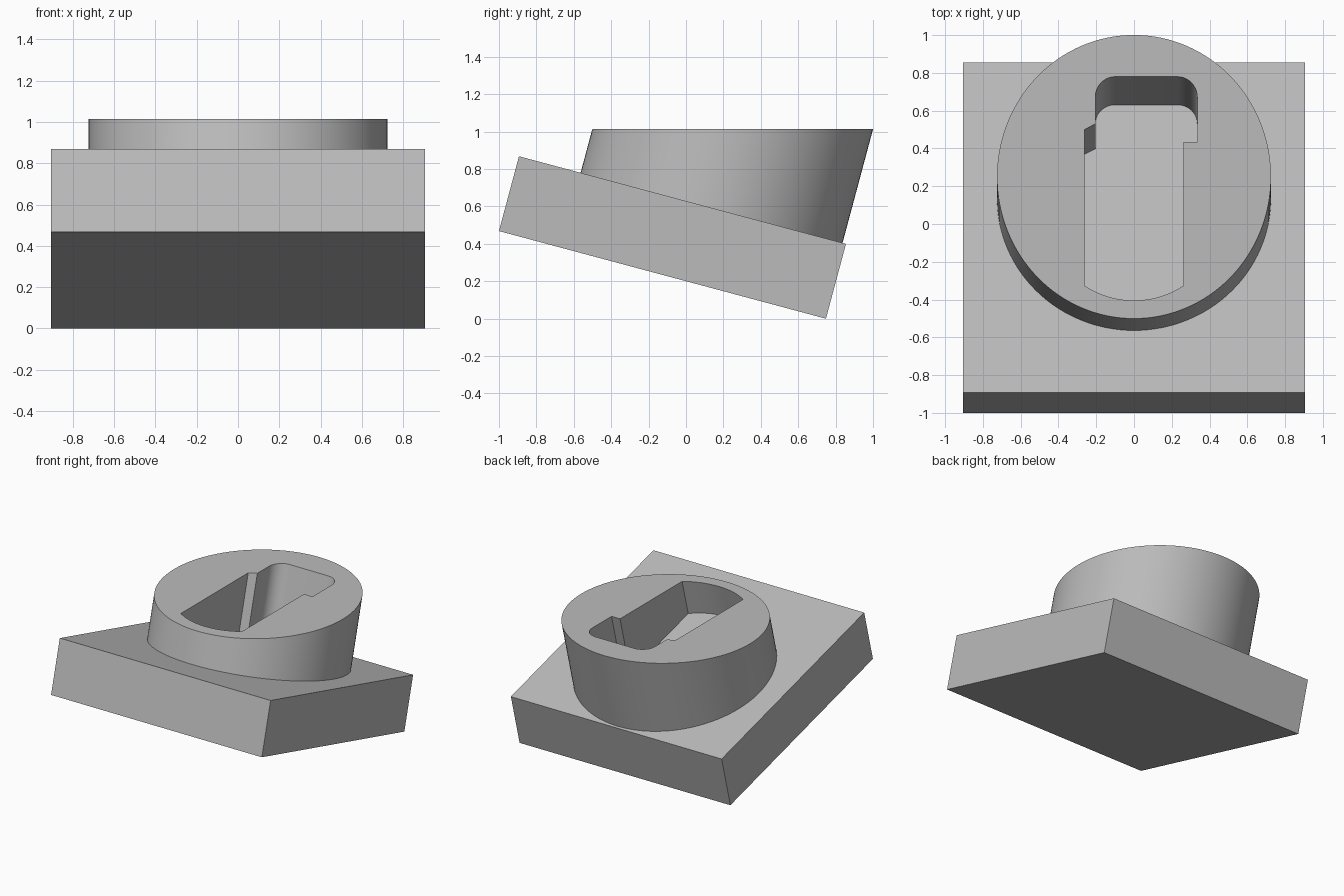
import bpy, bmesh, math

if "Cube" in bpy.data.objects:
    bpy.data.objects.remove(bpy.data.objects["Cube"])

TILT = math.radians(15)
S, C = math.sin(TILT), math.cos(TILT)
OY, OZ = -0.126, 0.234          # centre of the underside of the slab
HALF, THICK, TOP_Z = 0.905, 0.414, 1.015

grey = bpy.data.materials.new("plain grey")
grey.diffuse_color = (0.5, 0.5, 0.5, 1)
grey.use_nodes = True
grey.node_tree.nodes["Principled BSDF"].inputs["Base Color"].default_value = grey.diffuse_color


def finish(bm, name):
    """Turn a bmesh in slab space into a tilted object."""
    me = bpy.data.meshes.new(name)
    bm.to_mesh(me)
    bm.free()
    me.materials.append(grey)
    ob = bpy.data.objects.new(name, me)
    bpy.context.collection.objects.link(ob)
    ob.location = (0, OY, OZ)
    ob.rotation_euler.x = -TILT
    bpy.ops.object.select_all(action='DESELECT')
    ob.select_set(True)
    bpy.context.view_layer.objects.active = ob
    bpy.ops.object.shade_smooth_by_angle(angle=math.radians(30))
    return ob


def slope(y):
    """Slab-space v of a point at plan position y on the level top."""
    return (y - OY) * C - (TOP_Z - OZ) * S


def arc(cx, cy, r, a0, a1, n):
    return [(cx + r * math.cos(math.radians(a0 + (a1 - a0) * i / n)),
             cy + r * math.sin(math.radians(a0 + (a1 - a0) * i / n)))
            for i in range(n + 1)]


# Square slab
bm = bmesh.new()
bmesh.ops.create_cube(bm, size=1)
for v in bm.verts:
    v.co = (v.co.x * 2 * HALF, v.co.y * 2 * HALF, (v.co.z + 0.5) * THICK)
finish(bm, "tilted_slab")

# Round boss outline, and the keyed pocket outline (counter-clockwise)
outer = arc(0, slope(0.25), 0.725, 0, 360, 128)[:-1]
back, rc, fr = slope(0.78), 0.105, 0.49
front = slope(-0.405)
sweep = math.degrees(math.asin(0.262 / fr))
pocket = arc(0, front + fr, fr, 270 - sweep, 270 + sweep, 16)
pocket += [(0.262, slope(0.435)), (0.335, slope(0.435))]
pocket += arc(0.335 - rc, back - rc, rc, 0, 90, 10)
pocket += arc(-0.205 + rc, back - rc, rc, 90, 180, 10)
pocket += [(-0.205, slope(0.53)), (-0.262, slope(0.50))]

# Boss ring: raised along the slab normal and cut off level at the top
bm = bmesh.new()
edges = []
for loop in (outer, pocket):
    vs = [bm.verts.new((x, y, THICK)) for x, y in loop]
    edges += [bm.edges.new((vs[i - 1], vs[i])) for i in range(len(vs))]
bmesh.ops.triangle_fill(bm, edges=edges, use_beauty=True)
base = list(bm.faces)
ext = bmesh.ops.extrude_face_region(bm, geom=base, use_keep_orig=True)
for v in ext["geom"]:
    if isinstance(v, bmesh.types.BMVert):
        v.co.z = (TOP_Z - OZ + v.co.y * S) / C
bmesh.ops.recalc_face_normals(bm, faces=bm.faces)
# The hidden joint face is left open on the slab
bmesh.ops.delete(bm, geom=[f for f in bm.faces
                           if all(abs(v.co.z - THICK) < 1e-5 for v in f.verts)],
                 context='FACES_ONLY')
finish(bm, "boss_with_keyed_pocket")
